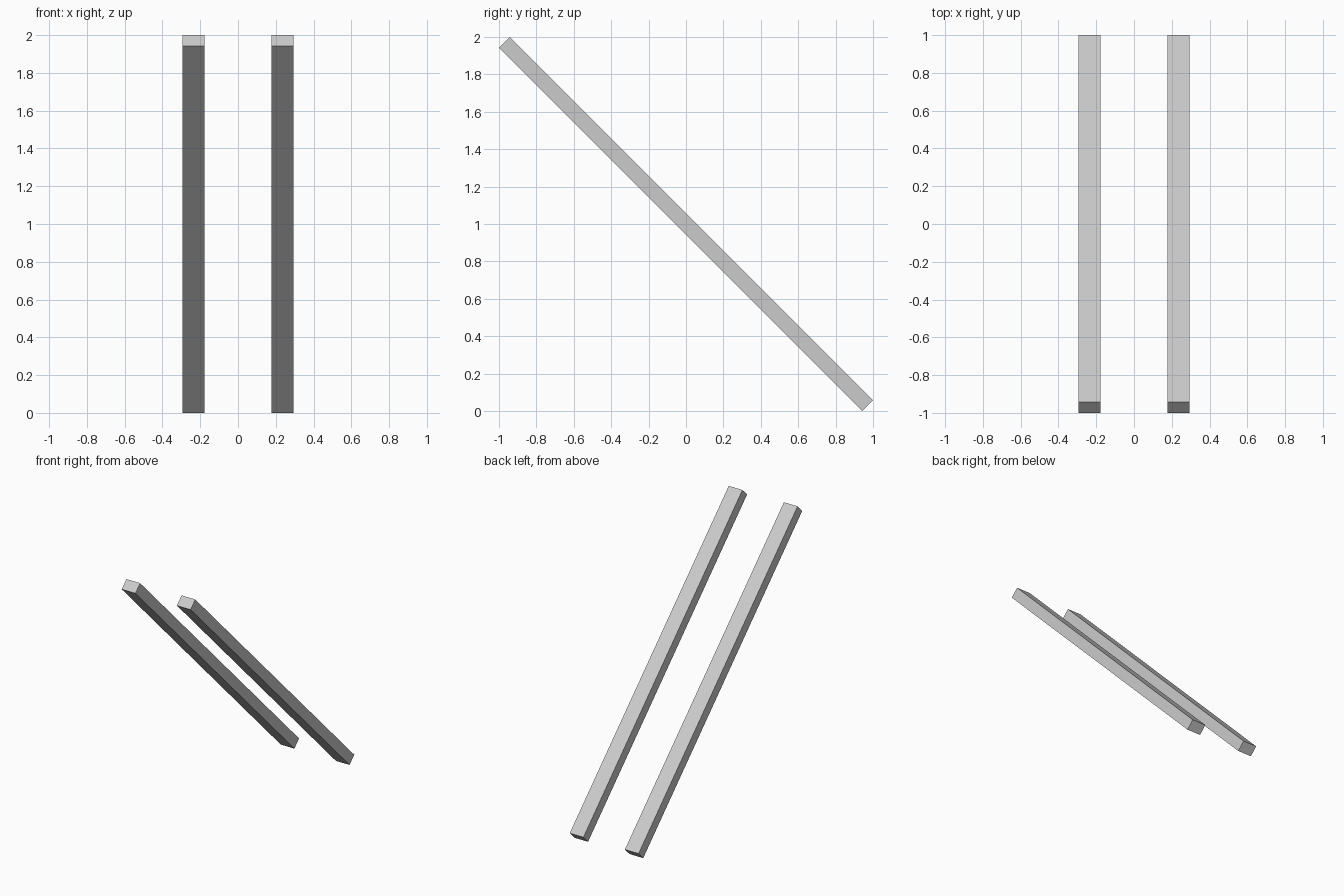
import bpy
from math import radians, sqrt

if "Cube" in bpy.data.objects:
    bpy.data.objects.remove(bpy.data.objects["Cube"])

# Two parallel square-cut rails leaning at 45 degrees
D = 0.057                      # horizontal/vertical offset of the cut end
THICK = D * sqrt(2)
LENGTH = (2 - D) * sqrt(2)
WIDTH = 0.117


def rail(name, x):
    bpy.ops.mesh.primitive_cube_add(size=1, location=(x, 0, 1),
                                    rotation=(radians(-45), 0, 0))
    ob = bpy.context.object
    ob.name = name
    ob.scale = (WIDTH, LENGTH, THICK)
    bpy.ops.object.transform_apply(location=False, rotation=True, scale=True)
    return ob


for side, name in ((-1, "left_rail"), (1, "right_rail")):
    rail(name, side * 0.236)
